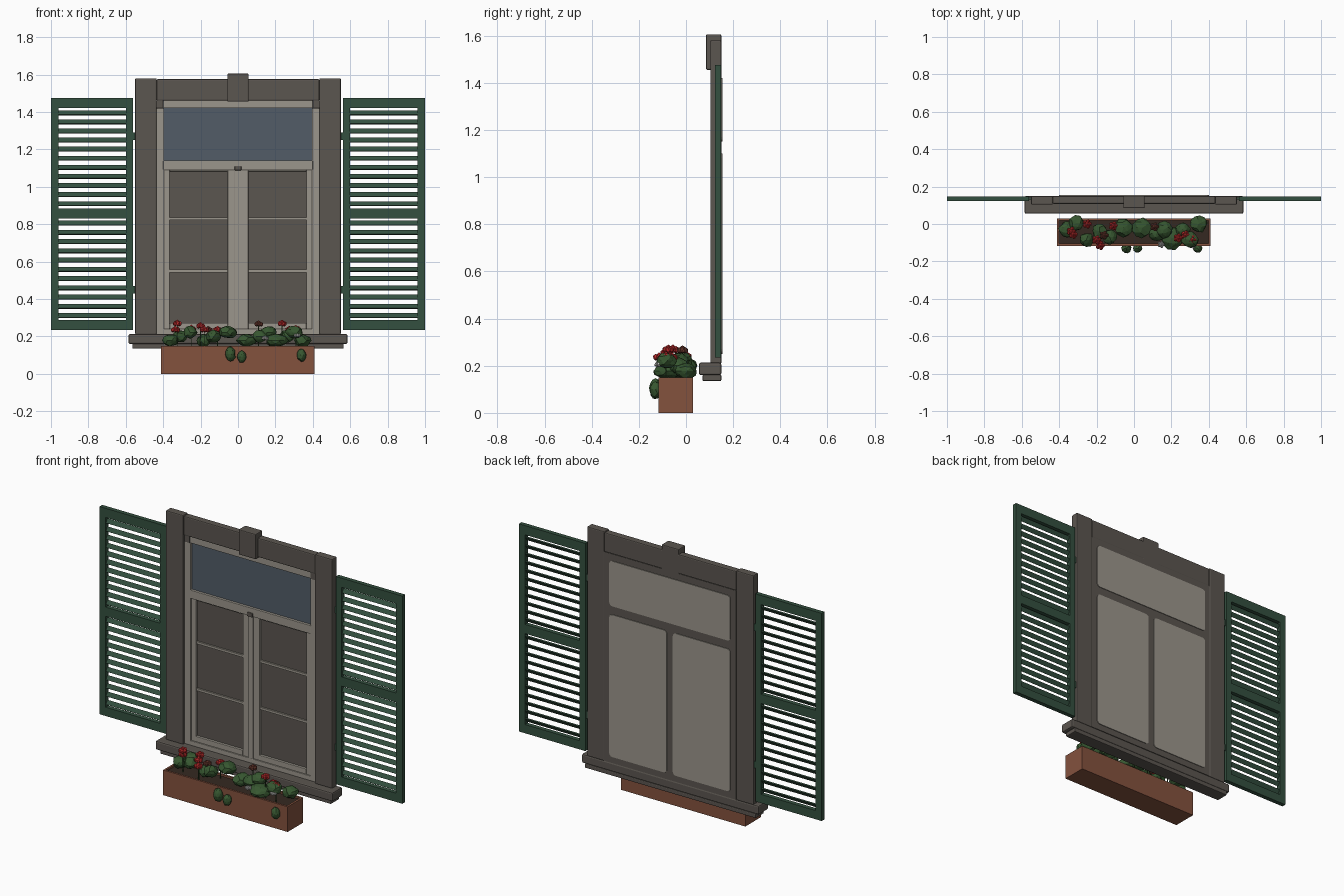
import bpy, bmesh, math, random
from mathutils import Matrix, Vector

if "Cube" in bpy.data.objects:
    bpy.data.objects.remove(bpy.data.objects["Cube"])
random.seed(4)

def mat(name, r, g, b):
    m = bpy.data.materials.new(name)
    m.diffuse_color = (r, g, b, 1)
    m.use_nodes = True
    m.node_tree.nodes["Principled BSDF"].inputs["Base Color"].default_value = m.diffuse_color
    return m

STONE = mat("grey stone", .105, .092, .080)
CREAM = mat("pale painted wood", .33, .305, .262)
GREEN = mat("shutter green", .034, .080, .050)
GLASS = mat("blue grey glass", .084, .107, .136)
CLAY = mat("terracotta", .23, .084, .048)
SOIL = mat("dark soil", .035, .022, .015)
LEAF = mat("leaf green", .038, .095, .030)
RED = mat("red petals", .52, .026, .026)
RUST = mat("faded petals", .16, .045, .030)
WHITE = mat("white petals", .50, .50, .48)

def finish(bm, name, material):
    me = bpy.data.meshes.new(name)
    bm.to_mesh(me)
    bm.free()
    me.materials.append(material)
    ob = bpy.data.objects.new(name, me)
    bpy.context.collection.objects.link(ob)
    return ob

def add_box(bm, x0, x1, y0, y1, z0, z1, tilt=0):
    c = Vector(((x0 + x1) / 2, (y0 + y1) / 2, (z0 + z1) / 2))
    m = (Matrix.Translation(c) @ Matrix.Rotation(tilt, 4, 'X')
         @ Matrix.Diagonal((x1 - x0, y1 - y0, z1 - z0, 1)))
    return bmesh.ops.create_cube(bm, size=1, matrix=m)["verts"]

def boxes(name, material, items, bevel=0):
    bm = bmesh.new()
    for it in items:
        add_box(bm, *it)
    ob = finish(bm, name, material)
    if bevel:
        b = ob.modifiers.new("Bevel", 'BEVEL')
        b.width, b.segments = bevel, 2
    return ob

def both(x0, x1, *rest):
    """A box and its mirror image across x = 0."""
    return [(x0, x1, *rest), (-x1, -x0, *rest)]

# Stone surround
boxes("jambs", STONE, both(.435, .55, .103, .15, .21, 1.58), .006)
boxes("lintel", STONE, [(-.435, .435, .108, .15, 1.46, 1.575)], .006)
boxes("keystone", STONE, [(-.057, .057, .085, .15, 1.455, 1.605)], .005)
boxes("sill", STONE, [(-.585, .585, .055, .15, .16, .213)], .008)
boxes("sill_moulding", STONE, [(-.565, .565, .07, .15, .135, .162)], .005)
boxes("corner_blocks", STONE, both(.40, .436, .115, .145, 1.42, 1.461))

# Backing behind the lower panes, with pale panels on the rear
boxes("backing", STONE, [(-.436, .436, .138, .150, .212, 1.461)])
bm = bmesh.new()
for x0, x1, z0, z1 in ((-.40, .40, 1.15, 1.42), (.02, .40, .25, 1.10), (-.40, -.02, .25, 1.10)):
    vs = add_box(bm, x0, x1, .146, .154, z0, z1)
    edges = {e for v in vs for e in v.link_edges
             if abs(e.verts[0].co.y - e.verts[1].co.y) > .004}
    bmesh.ops.bevel(bm, geom=list(edges), offset=.02, segments=3,
                    profile=.5, affect='EDGES')
finish(bm, "rear_panels", CREAM)

# Fixed wooden frame and transom
boxes("window_frame", CREAM,
      both(.396, .436, .118, .145, .212, 1.42)
      + [(-.40, .40, .118, .145, 1.42, 1.461), (-.40, .40, .116, .145, 1.09, 1.14),
         (-.40, .40, .118, .145, .212, .24)], .002)
boxes("transom_glass", GLASS, [(-.397, .397, .131, .137, 1.138, 1.422)])

# Two opening sashes with glazing bars
boxes("sashes", CREAM,
      both(.365, .396, .123, .145, .24, 1.09) + both(.016, .055, .123, .145, .24, 1.09)
      + both(.055, .365, .123, .145, .24, .272) + both(.055, .365, .123, .145, 1.083, 1.09),
      .002)
boxes("glazing_bars", CREAM,
      both(.055, .365, .128, .142, .823, .837) + both(.055, .365, .128, .142, .543, .557))
boxes("meeting_strip", CREAM, [(-.017, .017, .116, .145, .24, 1.09)], .002)
boxes("latch", STONE, [(-.018, .018, .108, .125, 1.088, 1.112)], .004)

# Louvred shutters
boxes("shutter_frames", GREEN,
      both(.96, 1.0, .122, .148, .235, 1.475) + both(.562, .60, .122, .148, .235, 1.475)
      + [b for z0, z1 in ((.235, .287), (.83, .885), (1.42, 1.475))
         for b in both(.60, .96, .122, .148, z0, z1)])
slats = []
for z0, z1 in ((.287, .83), (.885, 1.42)):
    step = (z1 - z0) / 11
    for i in range(11):
        z = z0 + (i + .5) * step
        slats += both(.597, .963, .132, .139, z - .0135, z + .0135, math.radians(-32))
boxes("shutter_slats", GREEN, slats)
boxes("shutter_hinges", GREEN,
      [b for z in (.45, 1.27) for b in both(.545, .57, .13, .142, z - .02, z + .02)])

# Hollow flower box with soil
X0, X1, Y0, Y1, T = -.413, .41, -.117, .03, .012
boxes("flower_box", CLAY, [
    (X0, X1, Y0, Y1, 0, .015),
    (X0, X1, Y0, Y0 + T, 0, .15), (X0, X1, Y1 - T, Y1, 0, .15),
    (X0, X0 + T, Y0, Y1, 0, .15), (X1 - T, X1, Y0, Y1, 0, .15)])
boxes("soil", SOIL, [(X0 + T, X1 - T, Y0 + T, Y1 - T, .1, .14)])

def clumps(name, material, items, jitter, sub):
    """Faceted lumps: (x, y, z, horizontal radius, vertical radius)."""
    bm = bmesh.new()
    for x, y, z, r, h in items:
        m = (Matrix.Translation((x, y, z)) @ Matrix.Diagonal((r, r, h, 1))
             @ Matrix.Rotation(random.uniform(0, 6), 4, 'Z'))
        for v in bmesh.ops.create_icosphere(bm, subdivisions=sub, radius=1, matrix=m)["verts"]:
            c = Vector((x, y, z))
            v.co = c + (v.co - c) * random.uniform(1 - jitter, 1 + jitter)
    return finish(bm, name, material)

# Foliage mounds along the box, and trailing sprigs
mounds = [(-.36, -.03, .042), (-.31, .005, .042), (-.255, -.085, .038), (-.185, -.04, .04),
          (-.13, -.07, .04), (-.055, -.02, .05), (.045, -.02, .053), (.12, -.05, .04),
          (.16, -.03, .045), (.205, -.075, .06), (.26, -.03, .04), (.30, -.085, .045),
          (.345, .0, .046)]
clumps("foliage", LEAF, [(x, y, .178 + .022 * (i % 3), r, .033)
                         for i, (x, y, r) in enumerate(mounds)], .12, 2)
clumps("trailing_leaves", LEAF, [(-.04, -.13, .105, .027, .04), (.02, -.13, .09, .024, .033),
                                 (.34, -.13, .10, .025, .034)], .08, 2)

# Blossoms: small clusters of petals
def blossoms(name, material, spots, r):
    items = []
    for x, y, z in spots:
        for k in range(5):
            a = k * math.tau / 5
            items.append((x + .6 * r * math.cos(a), y + .6 * r * math.sin(a), z, .5 * r, .6 * r))
        items.append((x, y, z + .3 * r, .55 * r, .6 * r))
    clumps(name, material, items, .1, 1)

blossoms("red_flowers", RED, [
    (-.325, -.055, .268), (-.335, -.04, .235), (-.25, 0, .24), (-.20, -.085, .255),
    (-.18, -.115, .235), (-.11, -.01, .235), (.235, -.075, .268), (.275, -.06, .235),
    (.31, -.085, .24)], .024)
blossoms("faded_flowers", RUST, [(.11, -.015, .265), (-.16, -.06, .235)], .023)
blossoms("white_flowers", WHITE, [(.145, -.11, .19), (.31, -.07, .222), (.315, -.115, .205)], .018)

# Flower stems
boxes("stems", LEAF, [(x - .002, x + .002, y - .002, y + .002, .14, z) for x, y, z in (
    (-.325, -.055, .26), (-.25, 0, .235), (-.20, -.085, .25), (-.18, -.11, .23),
    (-.11, -.01, .23), (.11, -.015, .26), (.235, -.075, .26), (.31, -.085, .235))])
